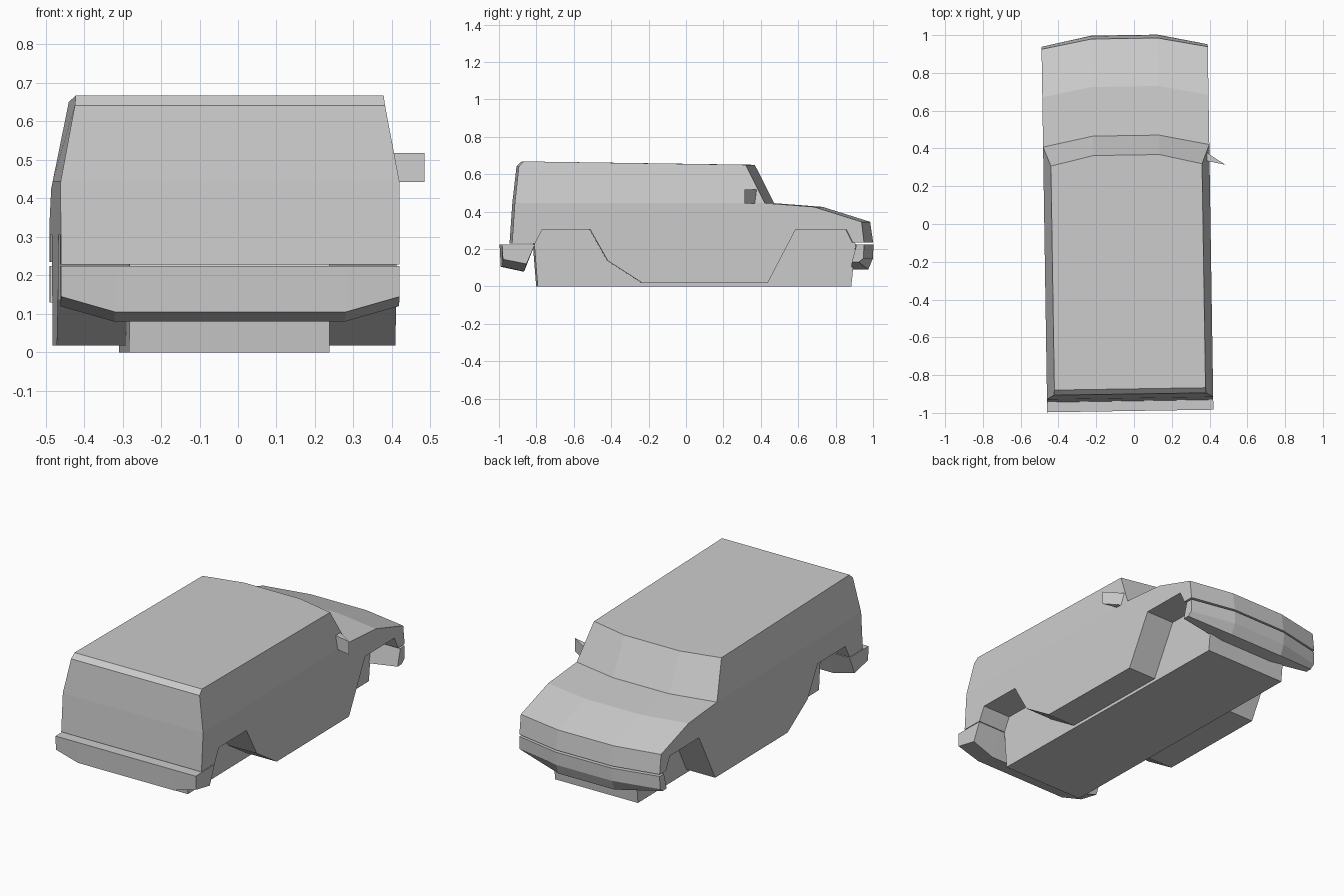
import bpy
import bmesh

cube = bpy.data.objects.get("Cube")
if cube:
    bpy.data.objects.remove(cube, do_unlink=True)

grey = bpy.data.materials.new("plain grey")
grey.use_nodes = True
colour = (0.6, 0.6, 0.6, 1)
grey.diffuse_color = colour
grey.node_tree.nodes["Principled BSDF"].inputs["Base Color"].default_value = colour

HALF = 0.44      # half width at the belt line
FLAT = 0.175     # half width of the flat middle of the nose
SKEW = 0.0155    # the whole van stands slightly turned


def finish(name, bm):
    """Turn a bmesh into a flat shaded object standing on the van's axis."""
    bmesh.ops.recalc_face_normals(bm, faces=bm.faces)
    mesh = bpy.data.meshes.new(name)
    bm.to_mesh(mesh)
    bm.free()
    mesh.materials.append(grey)
    obj = bpy.data.objects.new(name, mesh)
    bpy.context.collection.objects.link(obj)
    obj.location.x = -0.035
    obj.rotation_euler.z = SKEW
    return obj


def loft(name, sections):
    """Join closed (x, y, z) sections of equal length and cap both ends."""
    bm = bmesh.new()
    rings = [[bm.verts.new(p) for p in s] for s in sections]
    for a, b in zip(rings, rings[1:]):
        for i in range(len(a)):
            j = (i + 1) % len(a)
            bm.faces.new((a[i], a[j], b[j], b[i]))
    bm.faces.new(rings[0])
    bm.faces.new(rings[-1])
    return finish(name, bm)


def across(x, profile):
    return [(x, y, z) for y, z in profile]


# Body shell: rows run from the tailgate over the roof to the nose
# (y at the middle, z, half width, how far the corners sweep back)
rows = [
    (-0.937, 0.228, HALF, 0),
    (-0.922, 0.445, HALF, 0),
    (-0.900, 0.642, 0.403, 0),
    (-0.873, 0.668, 0.40, 0),
    (0.365, 0.650, 0.40, 0.052),
    (0.468, 0.445, HALF, 0.054),
    (0.728, 0.425, HALF, 0.05),
    (0.982, 0.345, HALF, 0.05),
    (0.998, 0.235, HALF, 0.053),
]
# Lower edge of the side: nose, front arch, sill, rear arch
arches = [(0.885, 0.235), (0.85, 0.305), (0.58, 0.305), (0.43, 0.018),
          (-0.24, 0.018), (-0.425, 0.137), (-0.52, 0.305),
          (-0.775, 0.305), (-0.815, 0.228)]

bm = bmesh.new()
grid = []
for y, z, half, sweep in rows:
    grid.append([bm.verts.new((x, y - (sweep if abs(x) > FLAT else 0), z))
                 for x in (-half, -FLAT, FLAT, half)])
for a, b in zip(grid, grid[1:]):
    for i in range(3):
        bm.faces.new((a[i], a[i + 1], b[i + 1], b[i]))

edges = {}
for col, x in ((0, -HALF), (3, HALF)):
    edges[col] = [bm.verts.new((x, y, z)) for y, z in arches]
    bm.faces.new([grid[r][col] for r in (1, 2, 3, 4, 5)])
    bm.faces.new([grid[r][col] for r in (0, 1, 5, 6, 7, 8)] + edges[col])
left, right = edges[0], edges[3]
for i in range(len(arches) - 1):
    bm.faces.new((left[i], left[i + 1], right[i + 1], right[i]))
bm.faces.new(grid[-1] + [right[0], left[0]])
bm.faces.new(grid[0] + [right[-1], left[-1]])
finish("body", bm)

# Chassis block filling the middle between the wheel wells
chassis = [(-0.797, 0), (0.88, 0), (0.903, 0.225), (0.85, 0.31), (-0.775, 0.31), (-0.815, 0.225)]
loft("chassis", [across(x, chassis) for x in (-0.26, 0.26)])

# Rear bumper, underside rising toward the corners
rear = []
for x in (-HALF, -0.3, 0.3, HALF):
    lift = 0.04 if abs(x) == HALF else 0
    rear.append(across(x, [(-0.99, 0.224), (-0.986, 0.105 + lift),
                           (-0.87 + lift / 4, 0.08 + lift), (-0.815, 0.224)]))
loft("rear_bumper", rear)

# Front bumper, swept back and raised at the corners
front = []
for x in (-HALF, -FLAT, FLAT, HALF):
    corner = abs(x) == HALF
    sweep, low = (0.055, 0.13) if corner else (0, 0.09)
    front.append(across(x, [(1.0 - sweep, 0.224), (0.997 - sweep, 0.15),
                            (0.972 - sweep, low), (0.88, low), (0.905, 0.224)]))
loft("front_bumper", front)

# Single wedge-shaped door mirror
wedge = [(0.415, 0.378), (0.415, 0.33), (0.525, 0.305)]
loft("door_mirror", [[(x, y, z) for x, y in wedge] for z in (0.443, 0.518)])
